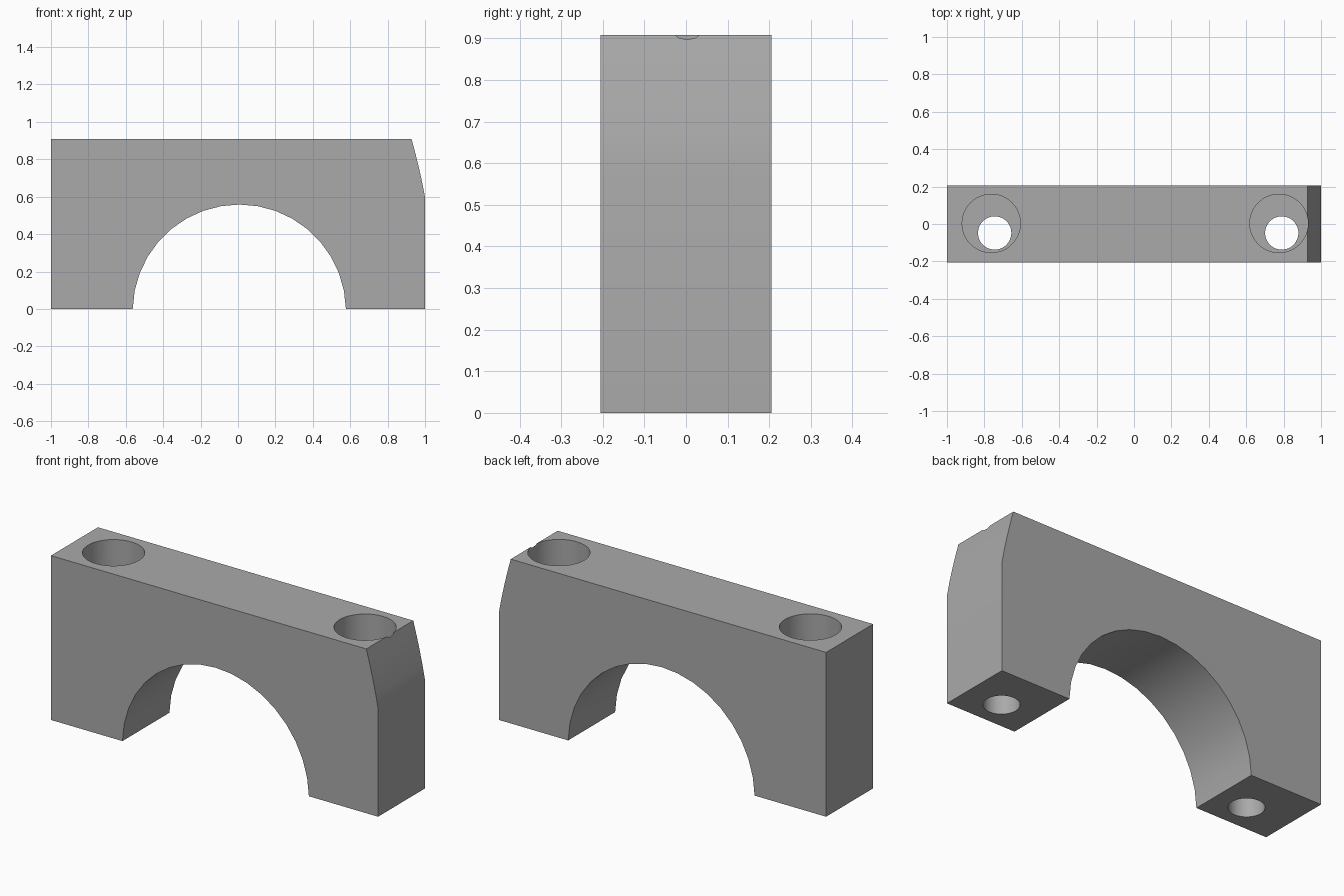
import bpy, bmesh, math

if "Cube" in bpy.data.objects:
    bpy.data.objects.remove(bpy.data.objects["Cube"])

HALF_DEPTH = 0.205
HEIGHT = 0.908

grey = bpy.data.materials.new("mid grey")
grey.diffuse_color = (0.4, 0.4, 0.4, 1)
grey.use_nodes = True
grey.node_tree.nodes["Principled BSDF"].inputs["Base Color"].default_value = grey.diffuse_color


def cylinder(name, x, y, r, z0, z1):
    """Upright cylinder used as a drill."""
    bpy.ops.mesh.primitive_cylinder_add(vertices=48, radius=r, depth=z1 - z0,
                                        location=(x, y, (z0 + z1) / 2))
    ob = bpy.context.object
    ob.name = name
    ob.data.materials.append(grey)
    ob.hide_render = True
    return ob


# Side profile: block with a bowed right shoulder and a round arch underneath
profile = [(-1, 0), (-1, HEIGHT), (0.928, HEIGHT), (0.949, 0.83),
           (0.968, 0.752), (0.985, 0.675), (1, 0.597), (1, 0)]
cx, cz, r = 0.007, -0.012, 0.57
start = math.asin(-cz / r)
STEPS = 18
for i in range(STEPS + 1):
    a = start + (math.pi - 2 * start) * i / STEPS
    profile.append((cx + r * math.cos(a), max(0, cz + r * math.sin(a))))

bm = bmesh.new()
face = bm.faces.new([bm.verts.new((x, -HALF_DEPTH, z)) for x, z in profile])
ext = bmesh.ops.extrude_face_region(bm, geom=[face])
verts = [g for g in ext["geom"] if isinstance(g, bmesh.types.BMVert)]
bmesh.ops.translate(bm, verts=verts, vec=(0, 2 * HALF_DEPTH, 0))
bmesh.ops.recalc_face_normals(bm, faces=bm.faces)
mesh = bpy.data.meshes.new("bearing_cap")
bm.to_mesh(mesh)
bm.free()
cap = bpy.data.objects.new("bearing_cap", mesh)
bpy.context.collection.objects.link(cap)
mesh.materials.append(grey)

# Bolt holes with wider, slightly offset head recesses
drills = []
for side, bore_x, head_x in (("left", -0.745, -0.763), ("right", 0.79, 0.775)):
    drills.append(cylinder(side + "_bolt_drill", bore_x, -0.048, 0.089, -0.1, 1.0))
    drills.append(cylinder(side + "_head_drill", head_x, 0.003, 0.156, 0.6, 1.05))

bpy.context.view_layer.objects.active = cap
for d in drills:
    mod = cap.modifiers.new(d.name, 'BOOLEAN')
    mod.operation = 'DIFFERENCE'
    mod.solver = 'EXACT'
    mod.object = d
    bpy.ops.object.modifier_apply(modifier=mod.name)
for d in drills:
    bpy.data.objects.remove(d, do_unlink=True)

# Smooth the curved walls, keep the edges crisp
bpy.ops.object.select_all(action='DESELECT')
cap.select_set(True)
bpy.ops.object.shade_smooth_by_angle(angle=math.radians(20))
